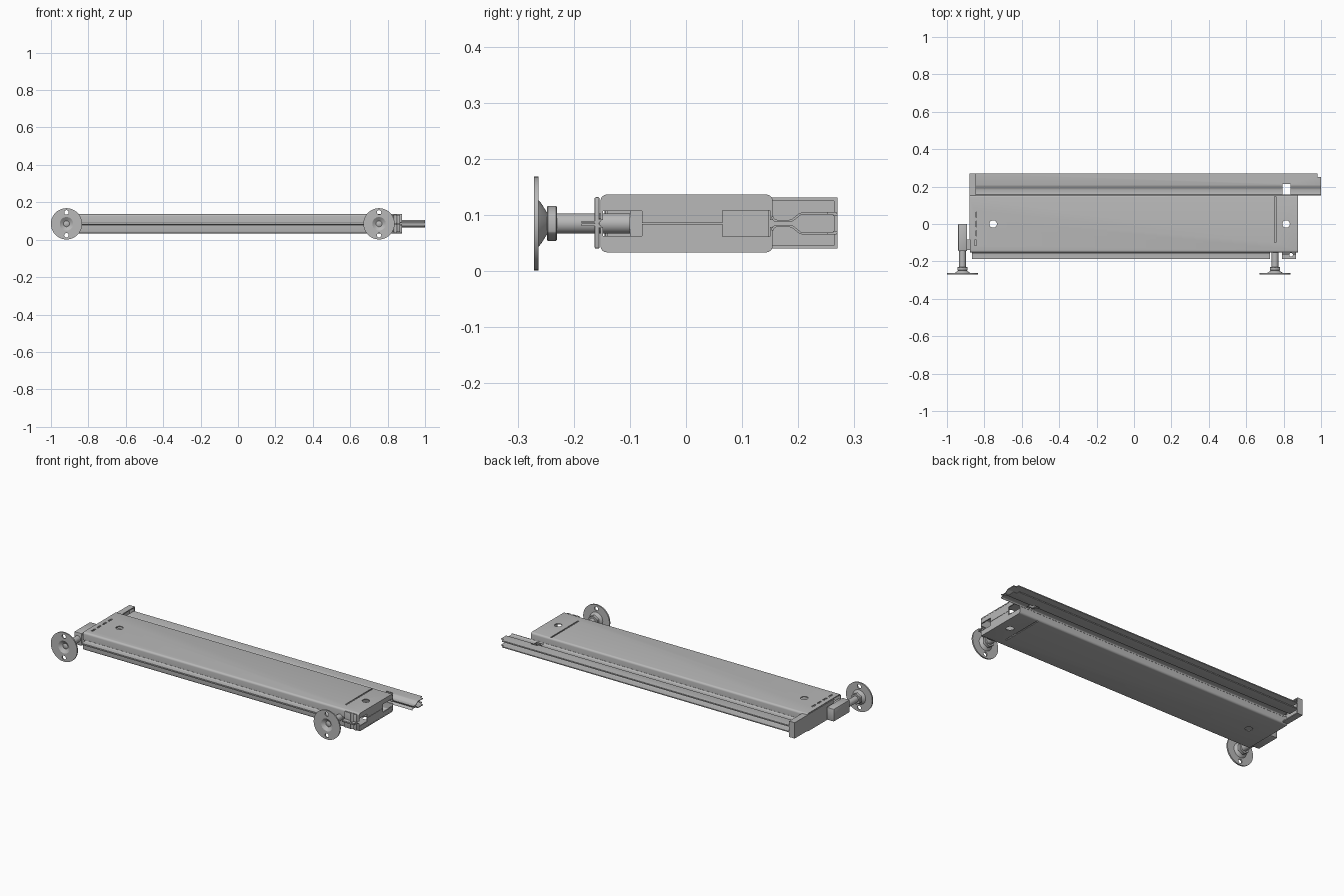
import bpy, bmesh
from math import radians, sin, cos
from mathutils import Matrix, Vector

cube = bpy.data.objects.get("Cube")
if cube:
    bpy.data.objects.remove(cube, do_unlink=True)

C = 0.085  # height of the mid plane
parts = []

steel = bpy.data.materials.new("grey_steel")
steel.use_nodes = True
GREY = (0.48, 0.48, 0.48, 1)
steel.diffuse_color = GREY
steel.node_tree.nodes["Principled BSDF"].inputs["Base Color"].default_value = GREY


def finish(name, bm, cutter=False):
    bmesh.ops.recalc_face_normals(bm, faces=bm.faces)
    mesh = bpy.data.meshes.new(name)
    bm.to_mesh(mesh)
    bm.free()
    ob = bpy.data.objects.new(name, mesh)
    bpy.context.collection.objects.link(ob)
    if cutter:
        ob.hide_render = True
    else:
        mesh.materials.append(steel)
        parts.append(ob)
    return ob


def add_box(bm, x, y, z):
    size = Vector((x[1] - x[0], y[1] - y[0], z[1] - z[0]))
    mid = Vector((x[0] + x[1], y[0] + y[1], z[0] + z[1])) / 2
    bmesh.ops.create_cube(bm, size=1, matrix=Matrix.Translation(mid) @ Matrix.Diagonal((*size, 1)))


def add_cylinder(bm, pos, r, depth, axis="Z", sides=32):
    turn = Matrix.Rotation(radians(90), 4, "X") if axis == "Y" else Matrix.Identity(4)
    bmesh.ops.create_cone(bm, cap_ends=True, segments=sides, radius1=r, radius2=r,
                          depth=depth, matrix=Matrix.Translation(pos) @ turn)


def box(name, x, y, z, bevel=0.0):
    bm = bmesh.new()
    add_box(bm, x, y, z)
    ob = finish(name, bm)
    if bevel:
        mod = ob.modifiers.new("bevel", "BEVEL")
        mod.width, mod.segments = bevel, 2
    return ob


def sheet(name, profile, x0, x1, thick=0.005):
    """Folded sheet along x, mirrored about the mid plane."""
    bm = bmesh.new()
    for side in (1, -1):
        rows = [[bm.verts.new((x, y, C + side * h)) for y, h in profile] for x in (x0, x1)]
        for i in range(len(profile) - 1):
            bm.faces.new((rows[0][i], rows[0][i + 1], rows[1][i + 1], rows[1][i]))
    ob = finish(name, bm)
    mod = ob.modifiers.new("thickness", "SOLIDIFY")
    mod.thickness, mod.offset, mod.use_even_offset = thick, 0, True
    return ob


def cut(ob, cutter):
    mod = ob.modifiers.new("cut", "BOOLEAN")
    mod.operation, mod.solver, mod.object = "DIFFERENCE", "EXACT", cutter


def arc(cy, ch, r, a0, a1, n=4):
    angles = [radians(a0 + (a1 - a0) * i / n) for i in range(n + 1)]
    return [(cy + r * cos(a), ch + r * sin(a)) for a in angles]


# main shell: two folded trays facing each other
shell_profile = ([(-0.15, 0.006)] + arc(-0.141, 0.04, 0.009, 180, 90)
                 + arc(0.143, 0.04, 0.009, 90, 0) + [(0.152, 0.006)])
shell = sheet("panel_shell", shell_profile, -0.878, 0.877)

bm = bmesh.new()
for x in (-0.753, 0.813):
    add_cylinder(bm, (x, 0, C), 0.02, 0.3)
add_box(bm, (0.751, 0.759), (-0.1, 0.147), (0, 0.2))
for i in range(4):
    y = -0.1 + 0.05 * i
    add_box(bm, (-0.853, -0.843), (y - 0.015, y + 0.015), (C + 0.04, 0.2))
cut(shell, finish("shell_cutter", bm, True))

# inner cross bar below the slot
box("cross_bar", (0.745, 0.765), (-0.1, 0.148), (C - 0.03, C + 0.03))

# rear rail: a web that flares into two lips
rail_profile = (arc(0.162, 0.0125, 0.008, 180, 270)
                + [(0.184, 0.0045), (0.19, 0.006), (0.203, 0.0165), (0.209, 0.018), (0.268, 0.018)])
rail = sheet("rear_rail", rail_profile, -0.85, 1.0, 0.004)
bm = bmesh.new()
add_box(bm, (0.795, 0.838), (0.157, 0.215), (0, 0.2))
add_box(bm, (0.982, 1.1), (0.252, 0.3), (0, 0.2))
cut(rail, finish("rail_cutter", bm, True))
for side, label in ((1, "upper"), (-1, "lower")):
    z = C + side * 0.0155
    box(label + "_lip_hem", (-0.845, 0.98), (0.262, 0.27), (z - 0.002, z + 0.002))

# front seam and end tab
seam_profile = [(-0.186, 0.0025)] + arc(-0.159, 0.0095, 0.007, -90, 0)
sheet("front_seam", seam_profile, -0.866, 0.727, 0.004)
tab = sheet("end_tab", seam_profile, 0.79, 0.867, 0.004)
plate = box("end_tab_plate", (0.79, 0.867), (-0.163, -0.154), (C - 0.045, C + 0.047), 0.003)
bm = bmesh.new()
add_cylinder(bm, (0.84, -0.165, C), 0.01, 0.3)
tab_cutter = finish("tab_cutter", bm, True)
cut(tab, tab_cutter)
cut(plate, tab_cutter)

# end flaps with side openings
flap = [(-0.148, 0.048), (0.15, 0.048), (0.15, 0.023), (0.065, 0.023),
        (0.065, 0.0008), (-0.078, 0.0008), (-0.078, 0.022), (-0.148, 0.022)]
bm = bmesh.new()
for side in (1, -1):
    face = bm.faces.new([bm.verts.new((0.87, y, C + side * h)) for y, h in flap])
    new = bmesh.ops.extrude_face_region(bm, geom=[face])["geom"]
    bmesh.ops.translate(bm, verts=[v for v in new if isinstance(v, bmesh.types.BMVert)],
                        vec=(0.006, 0, 0))
finish("end_flaps", bm)

# hollow end cap closing the rail
cap = box("end_cap", (-0.88, -0.845), (-0.083, 0.27), (C - 0.045, C + 0.046))
bm = bmesh.new()
add_box(bm, (-0.874, -0.8), (-0.077, 0.264), (C - 0.039, C + 0.04))
cut(cap, finish("cap_cutter", bm, True))

# side bracket carrying the outer foot
box("foot_bracket", (-0.94, -0.893), (-0.145, 0), (C - 0.036, C + 0.036), 0.004)
box("bracket_link", (-0.895, -0.87), (-0.14, -0.083), (C - 0.025, C + 0.025))


# adjustable feet
def foot(label, x, shaft_end):
    profile = [(0, -0.261), (0.008, -0.261), (0.016, -0.257), (0.036, -0.2705), (0.0835, -0.2705),
               (0.0835, -0.2625), (0.041, -0.2625), (0.036, -0.258), (0.02, -0.248), (0, -0.248)]
    bm = bmesh.new()
    verts = [bm.verts.new((x + r, y, C)) for r, y in profile]
    edges = [bm.edges.new(pair) for pair in zip(verts, verts[1:])]
    bmesh.ops.spin(bm, geom=verts + edges, cent=(x, 0, C), axis=(0, 1, 0),
                   angle=radians(360), steps=48)
    bmesh.ops.remove_doubles(bm, verts=bm.verts, dist=0.0001)
    disc = finish(label + "_foot_disc", bm)
    bm = bmesh.new()
    for side in (1, -1):
        add_cylinder(bm, (x, -0.265, C + side * 0.061), 0.012, 0.05, "Y", 24)
    cut(disc, finish(label + "_disc_cutter", bm, True))

    bm = bmesh.new()
    add_cylinder(bm, (x, (shaft_end - 0.25) / 2, C), 0.018, shaft_end + 0.25, "Y")
    finish(label + "_foot_shaft", bm)

    bm = bmesh.new()
    add_cylinder(bm, (0, 0, 0), 0.032, 0.018, "Y", 6)
    bmesh.ops.transform(bm, verts=bm.verts,
                        matrix=Matrix.Translation((x, -0.239, C)))
    nut = finish(label + "_foot_nut", bm)
    mod = nut.modifiers.new("bevel", "BEVEL")
    mod.width, mod.segments = 0.002, 1


foot("right", -0.917, -0.14)
foot("left", 0.754, -0.1)

# settle the modifiers, then smooth the rounded folds
bpy.context.view_layer.update()
bpy.ops.object.select_all(action="DESELECT")
for ob in parts:
    ob.select_set(True)
bpy.context.view_layer.objects.active = parts[0]
bpy.ops.object.convert(target="MESH")
bpy.ops.object.shade_smooth_by_angle(angle=radians(32))
for ob in list(bpy.data.objects):
    if ob.name.endswith("_cutter"):
        bpy.data.objects.remove(ob, do_unlink=True)
